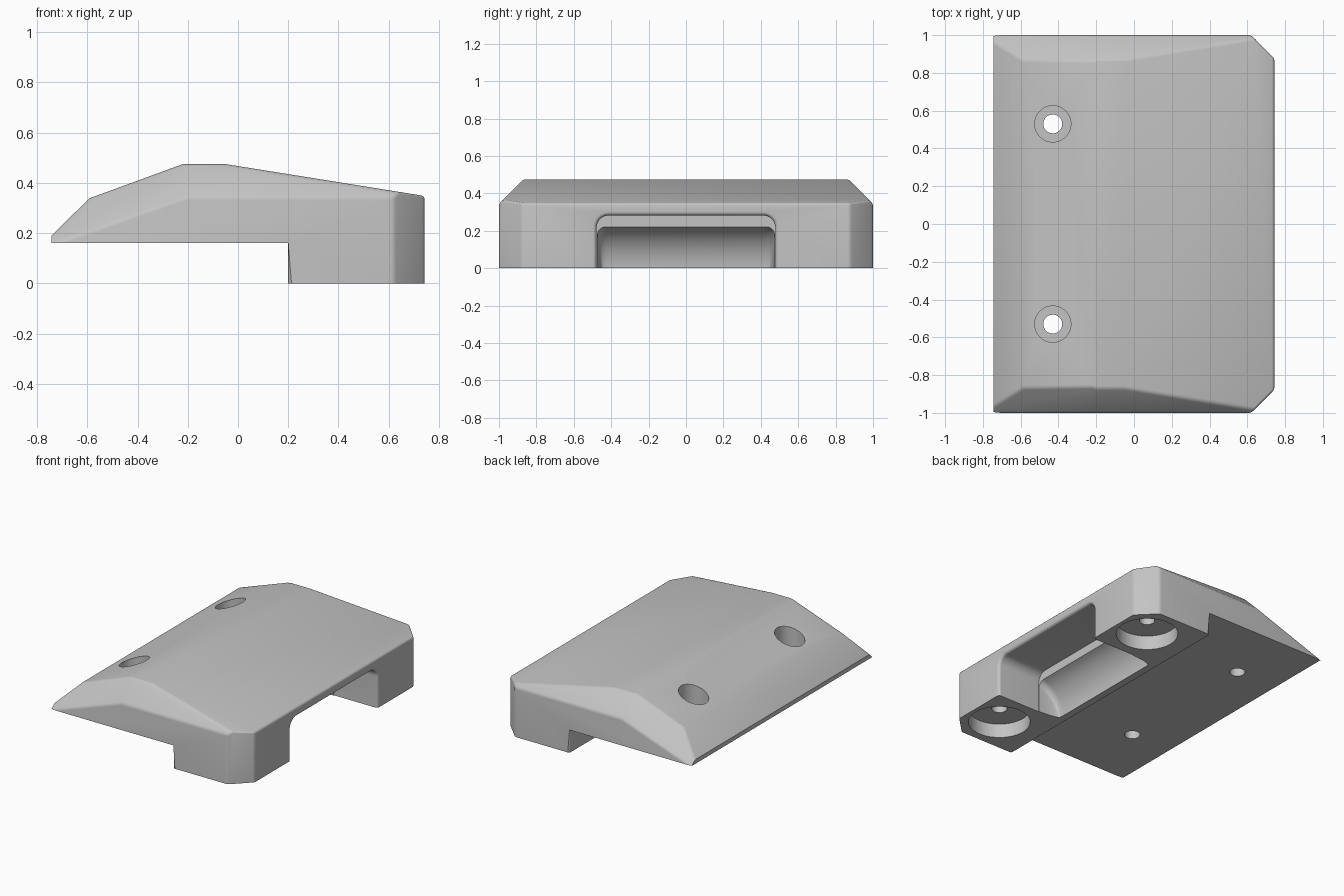
import bpy, bmesh, math
from mathutils import Vector

if "Cube" in bpy.data.objects:
    bpy.data.objects.remove(bpy.data.objects["Cube"])

grey = bpy.data.materials.new("plain grey")
grey.diffuse_color = (0.55, 0.55, 0.55, 1)
grey.use_nodes = True
grey.node_tree.nodes["Principled BSDF"].inputs["Base Color"].default_value = grey.diffuse_color


def make_object(name, bm):
    bmesh.ops.recalc_face_normals(bm, faces=bm.faces)
    mesh = bpy.data.meshes.new(name)
    bm.to_mesh(mesh)
    bm.free()
    ob = bpy.data.objects.new(name, mesh)
    bpy.context.collection.objects.link(ob)
    return ob


def loft(sections):
    """Closed solid through rings of equal point count."""
    bm = bmesh.new()
    rings = [[bm.verts.new(p) for p in s] for s in sections]
    n = len(rings[0])
    for a, b in zip(rings, rings[1:]):
        for i in range(n):
            j = (i + 1) % n
            bm.faces.new((a[i], a[j], b[j], b[i]))
    bm.faces.new(rings[0])
    bm.faces.new(rings[-1])
    return bm


def cut_cylinder(body, x, y, r, z0, z1):
    ring = [(x + r * math.cos(i * math.tau / 64), y + r * math.sin(i * math.tau / 64)) for i in range(64)]
    cut(body, loft([[(px, py, z) for px, py in ring] for z in (z0, z1)]))


def cut(body, bm):
    cutter = make_object("cutter", bm)
    cutter.hide_render = True
    mod = body.modifiers.new("cut", 'BOOLEAN')
    mod.operation = 'DIFFERENCE'
    mod.solver = 'EXACT'
    mod.object = cutter
    bpy.context.view_layer.objects.active = body
    bpy.ops.object.modifier_apply(modifier=mod.name)
    bpy.data.objects.remove(cutter)


# Main body: side profile extruded across the width
profile = [(-0.743, 0.16), (-0.743, 0.19), (-0.59, 0.34), (-0.22, 0.475), (-0.05, 0.475),
           (0.743, 0.348), (0.743, 0), (0.2, 0), (0.2, 0.16)]
bm = loft([[(x, y, z) for x, z in profile] for y in (-1, 1)])
bmesh.ops.recalc_face_normals(bm, faces=bm.faces)

# Sloped side chamfers and clipped vertical corners
for s in (-1, 1):
    for point, normal in (((-0.2, s, 0.345), (0, s, 1)),
                          ((-0.2, s, 0.345), (-0.35, s, 1)),
                          ((0.62, s, 0), (1, s, 0))):
        bmesh.ops.bisect_plane(bm, geom=bm.verts[:] + bm.edges[:] + bm.faces[:], dist=1e-5,
                               plane_co=point, plane_no=Vector(normal).normalized(), clear_outer=True)
        bmesh.ops.holes_fill(bm, edges=[e for e in bm.edges if e.is_boundary], sides=0)
bmesh.ops.recalc_face_normals(bm, faces=bm.faces)

# Soften the chamfer edges, the corner edges and the long front edge
soft = []
for e in bm.edges:
    mid = (e.verts[0].co + e.verts[1].co) / 2
    if len(e.link_faces) != 2 or mid.x < -0.7 or e.calc_face_angle() < math.radians(18):
        continue
    if min(f.normal.z for f in e.link_faces) < -0.1:
        continue
    if mid.x > 0.7 or (abs(mid.y) > 0.85 and max(abs(f.normal.y) for f in e.link_faces) > 0.1):
        soft.append(e)
bmesh.ops.bevel(bm, geom=soft, offset=0.013, offset_type='OFFSET', segments=3,
                profile=0.5, affect='EDGES', clamp_overlap=False)
body = make_object("clamp_body", bm)


# Finger recess: arch sections lofted inwards, with a scooped back and flared mouth
def arch(x, w, h, r):
    right = [(x, w - r + r * math.cos(i * math.pi / 16), h - r + r * math.sin(i * math.pi / 16)) for i in range(9)]
    left = [(x, -y, z) for x, y, z in reversed(right)]
    return [(x, w, -0.2)] + right + left + [(x, -w, -0.2)]


sections = []
for i in range(13):
    a = math.radians(75 * i / 12)
    sections.append(arch(0.46 - 0.21 * math.cos(a), 0.44 + 0.035 * math.sin(a), -0.02 + 0.25 * math.sin(a), 0.045))
sections.append(arch(sections[-1][0][0], 0.478, 0.282, 0.065))
for i in range(7):
    a = math.radians(90 * i / 6)
    d = 0.02 * (1 - math.cos(a))
    sections.append(arch(0.723 + 0.02 * math.sin(a), 0.478 + d, 0.282 + d, 0.065 + d))
sections.append(arch(0.85, 0.498, 0.302, 0.085))
cut(body, loft(sections))

for s in (-1, 1):
    # Counterbored screw holes through the thin plate
    cut_cylinder(body, -0.43, s * 0.53, 0.096, 0.25, 0.7)
    cut_cylinder(body, -0.43, s * 0.53, 0.05, 0.1, 0.3)
    # Blind counterbores under the feet
    cut_cylinder(body, 0.515, s * 0.745, 0.2, -0.1, 0.1)
    cut_cylinder(body, 0.515, s * 0.745, 0.05, 0.05, 0.22)

body.data.materials.clear()
body.data.materials.append(grey)
bpy.ops.object.select_all(action='DESELECT')
body.select_set(True)
bpy.context.view_layer.objects.active = body
bpy.ops.object.shade_smooth_by_angle(angle=math.radians(25))
